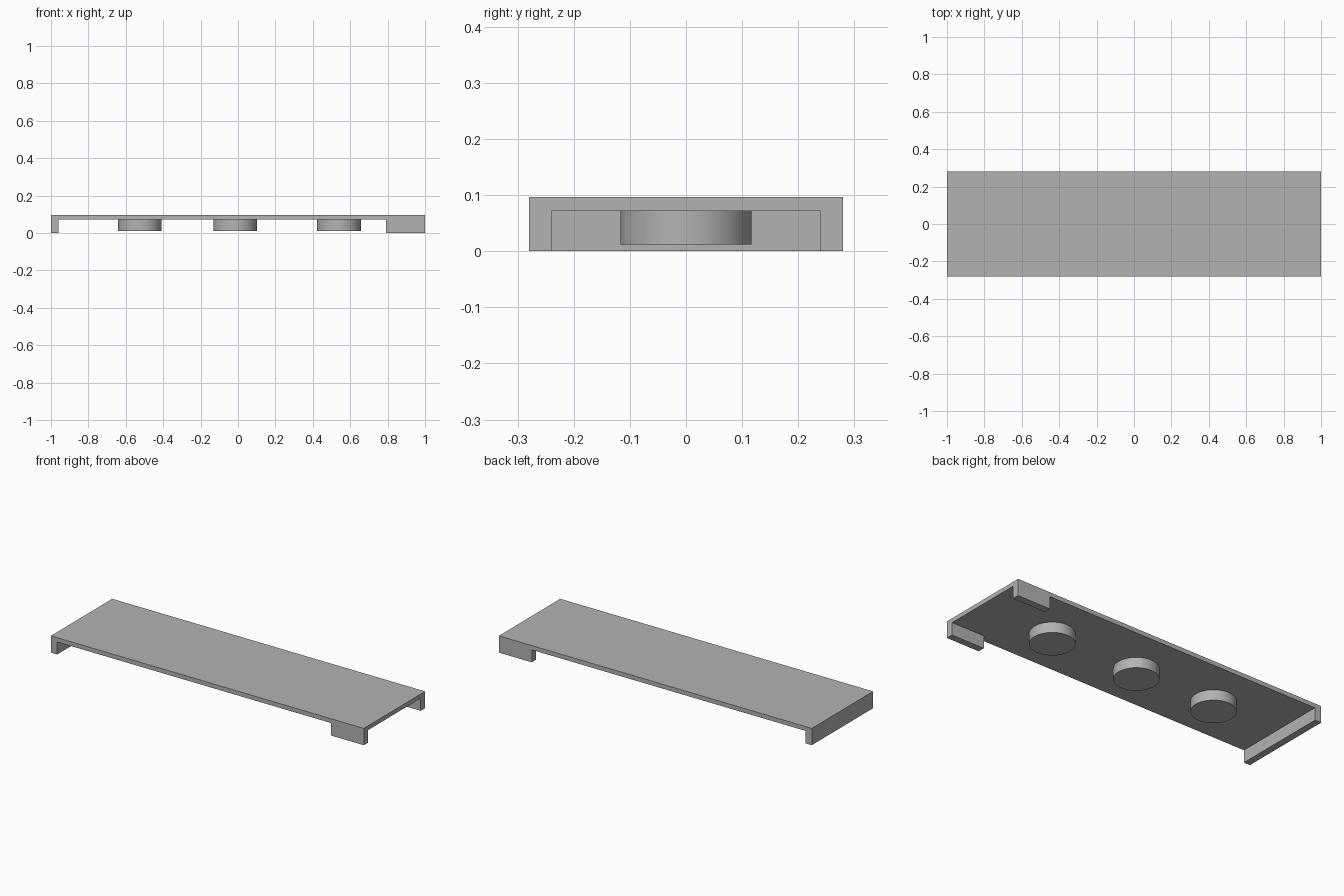
import bpy, bmesh, math

if "Cube" in bpy.data.objects:
    bpy.data.objects.remove(bpy.data.objects["Cube"], do_unlink=True)

grey = bpy.data.materials.new("light grey")
grey.use_nodes = True
colour = (0.45, 0.45, 0.45, 1)
grey.diffuse_color = colour
grey.node_tree.nodes["Principled BSDF"].inputs["Base Color"].default_value = colour

LENGTH, WIDTH, HEIGHT = 2.0, 0.56, 0.097
UNDERSIDE = 0.072          # bottom of the top plate
WALL = 0.04
FOOT_START = 0.79


def prism(name, outline, bottom, top, open_top=False):
    """Upright solid from a counter-clockwise plan outline."""
    bm = bmesh.new()
    low = [bm.verts.new((x, y, bottom)) for x, y in outline]
    high = [bm.verts.new((x, y, top)) for x, y in outline]
    bm.faces.new(low[::-1])
    if not open_top:
        bm.faces.new(high)
    n = len(outline)
    for i in range(n):
        j = (i + 1) % n
        bm.faces.new((low[i], low[j], high[j], high[i]))
    mesh = bpy.data.meshes.new(name)
    bm.to_mesh(mesh)
    bm.free()
    mesh.materials.append(grey)
    obj = bpy.data.objects.new(name, mesh)
    bpy.context.collection.objects.link(obj)
    return obj


def activate(obj):
    bpy.ops.object.select_all(action="DESELECT")
    obj.select_set(True)
    bpy.context.view_layer.objects.active = obj


# Solid block for the plate, end wall and corner feet
hx, hy = LENGTH / 2, WIDTH / 2
body = prism("top_plate_with_feet",
             [(-hx, -hy), (hx, -hy), (hx, hy), (-hx, hy)], 0, HEIGHT)

# T-shaped cavity: open along both sides, and between the feet at one end
inner, far = hy - WALL, hx + 0.1
half = [(WALL - hx, -hy - 0.1), (FOOT_START, -hy - 0.1),
        (FOOT_START, -inner), (far, -inner)]
cavity = prism("cavity_cutter", half + [(x, -y) for x, y in reversed(half)],
               -0.1, UNDERSIDE)
cavity.hide_render = True

cut = body.modifiers.new("cavity", "BOOLEAN")
cut.operation = "DIFFERENCE"
cut.solver = "EXACT"
cut.object = cavity
activate(body)
bpy.ops.object.modifier_apply(modifier=cut.name)
bpy.data.objects.remove(cavity, do_unlink=True)

# Round pads hanging under the plate
SIDES, RADIUS = 64, 0.117
for label, cx in (("right", -0.525), ("middle", -0.015), ("left", 0.54)):
    ring = [(cx + RADIUS * math.cos(math.tau * i / SIDES),
             RADIUS * math.sin(math.tau * i / SIDES)) for i in range(SIDES)]
    pad = prism(label + "_round_pad", ring, 0.012, UNDERSIDE, open_top=True)
    activate(pad)
    bpy.ops.object.shade_smooth_by_angle(angle=math.radians(30))
